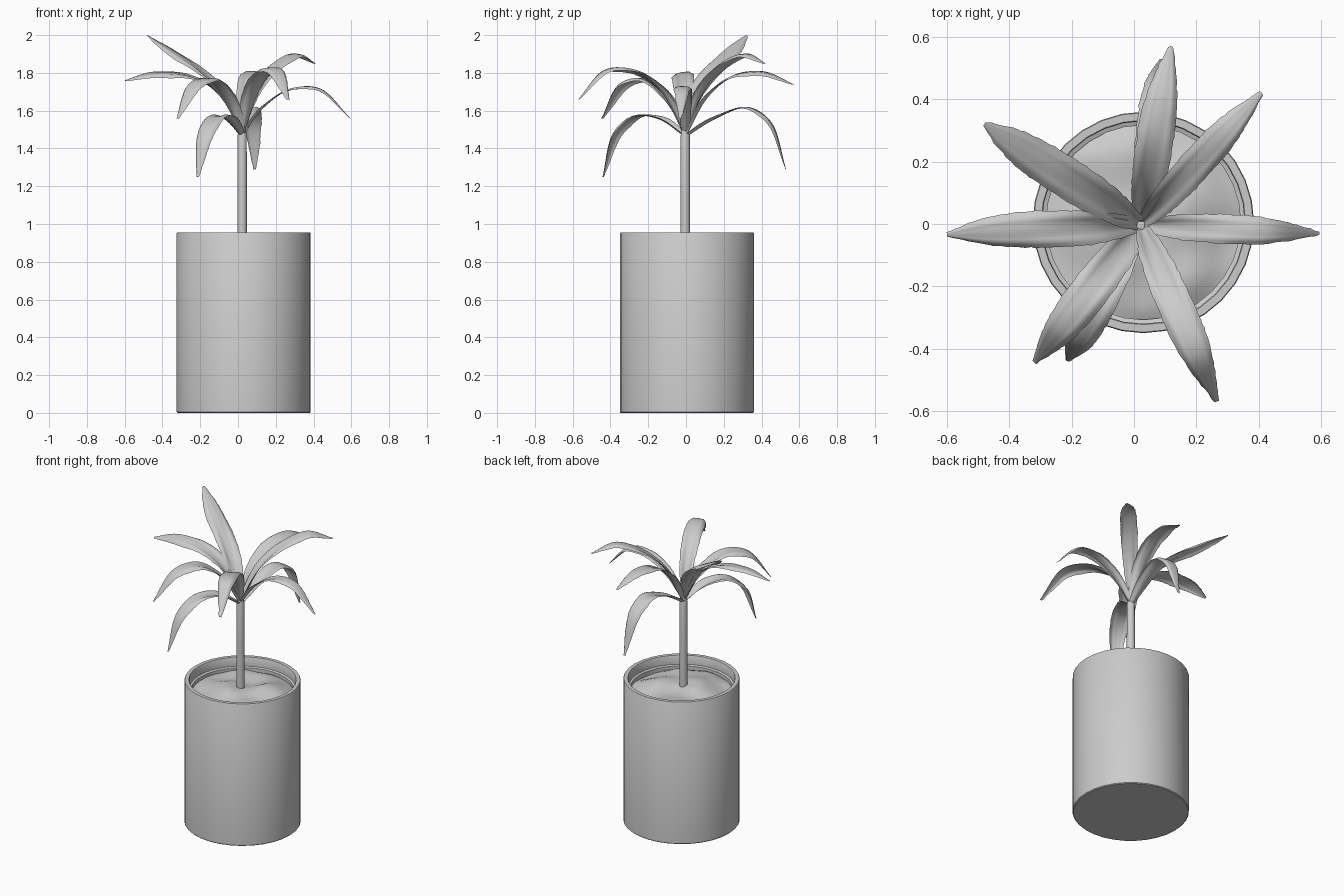
import bpy, bmesh, math, random
from mathutils import Vector, noise
from mathutils.geometry import interpolate_bezier

if "Cube" in bpy.data.objects:
    bpy.data.objects.remove(bpy.data.objects["Cube"])

random.seed(4)


def make_object(name, bm, angle=40):
    bmesh.ops.recalc_face_normals(bm, faces=bm.faces)
    me = bpy.data.meshes.new(name)
    bm.to_mesh(me)
    bm.free()
    ob = bpy.data.objects.new(name, me)
    bpy.context.collection.objects.link(ob)
    bpy.context.view_layer.objects.active = ob
    ob.select_set(True)
    bpy.ops.object.shade_smooth_by_angle(angle=math.radians(angle))
    ob.select_set(False)
    return ob


def lathe(name, profile, centre, n, shape=None):
    """Revolve (radius, z) points; radius 0 becomes a pole."""
    bm = bmesh.new()
    rings = []
    for r, z in profile:
        ring = []
        for i in range(n if r > 0 else 1):
            a = 2 * math.pi * i / n
            p = Vector((centre[0] + r * math.cos(a), centre[1] + r * math.sin(a), z))
            if shape:
                p.z += shape(p, r)
            ring.append(bm.verts.new(p))
        rings.append(ring)
    for a, b in zip(rings, rings[1:]):
        for i in range(n):
            j = (i + 1) % n
            vs = [a[i % len(a)], a[j % len(a)], b[j % len(b)], b[i % len(b)]]
            bm.faces.new(list(dict.fromkeys(vs)))
    return make_object(name, bm)


def sample(points, t):
    """Smooth (Catmull-Rom) interpolation of evenly spaced tuples."""
    pts = [Vector(p) for p in points]
    pts = [2 * pts[0] - pts[1]] + pts + [2 * pts[-1] - pts[-2]]
    s = t * (len(points) - 1)
    i = min(int(s), len(points) - 2)
    f = s - i
    a, b, c, d = pts[i:i + 4]
    return 0.5 * (2 * b + (c - a) * f + (2 * a - 5 * b + 4 * c - d) * f * f
                  + (3 * b - a - 3 * c + d) * f ** 3)


# Pot with closed base, rim and a small inner ledge
POT = (0.03, 0.005)
lathe("pot", [(0, 0), (0.35, 0), (0.355, 0.005), (0.355, 0.95), (0.352, 0.955),
              (0.328, 0.955), (0.325, 0.95), (0.325, 0.895), (0.312, 0.89),
              (0.312, 0.80)], POT, 32)


# Lumpy mound of soil
def lumps(p, r):
    return 0.035 * noise.noise(Vector((p.x * 6, p.y * 6, 1.7))) * min(1, (0.34 - r) / 0.06)


lathe("soil", [(0.318 * k / 14, 0.865 + 0.045 * (1 - (k / 14) ** 3)) for k in range(15)],
      POT, 48, lumps)

# Stem with rounded top
STEM = (0.022, -0.004)
lathe("stem", [(0.025, 0.86), (0.025, 1.2), (0.024, 1.47), (0.018, 1.50), (0, 1.51)], STEM, 20)

# Leaves: tip x, tip y, full width, roll, then arch as (distance fraction, z)
LEAVES = {
    "leaf_back_upper": (0.12, 0.57, 0.115, 0.15,
                        [(0.02, 1.48), (0.2, 1.67), (0.45, 1.79), (0.72, 1.81), (1, 1.74)]),
    "leaf_back_lower": (0.09, 0.53, 0.105, 0.0,
                        [(0, 1.46), (0.3, 1.56), (0.62, 1.62), (0.87, 1.53), (1, 1.29)]),
    "leaf_back_right": (0.41, 0.42, 0.10, 0.1,
                        [(0.02, 1.50), (0.2, 1.70), (0.45, 1.84), (0.73, 1.905), (1, 1.85)]),
    "leaf_right": (0.595, -0.03, 0.09, 0.0,
                   [(0, 1.47), (0.2, 1.62), (0.46, 1.72), (0.74, 1.715), (1, 1.56)]),
    "leaf_front_right": (0.265, -0.57, 0.11, 0.1,
                         [(0.02, 1.50), (0.2, 1.69), (0.46, 1.81), (0.75, 1.82), (1, 1.66)]),
    "leaf_front_left_upper": (-0.32, -0.445, 0.12, 0.0,
                              [(0.02, 1.48), (0.2, 1.65), (0.47, 1.77), (0.77, 1.74), (1, 1.56)]),
    "leaf_front_left_lower": (-0.215, -0.44, 0.11, 0.0,
                              [(0, 1.46), (0.3, 1.555), (0.62, 1.57), (0.87, 1.47), (1, 1.25)]),
    "leaf_left": (-0.6, -0.035, 0.115, -0.3,
                  [(0.02, 1.50), (0.2, 1.69), (0.46, 1.79), (0.75, 1.805), (1, 1.76)]),
    "leaf_back_left": (-0.48, 0.32, 0.125, 0.1,
                       [(0.02, 1.52), (0.2, 1.69), (0.46, 1.83), (0.75, 1.93), (1, 2.0)]),
}
WIDTH = [(0.3, 0), (0.68, 0), (0.92, 0), (1.0, 0), (0.95, 0), (0.66, 0), (0.1, 0)]
ROWS, COLS = 44, 12


def leaf(name, tx, ty, width, roll, arch):
    base = Vector((*STEM, 0))
    span = Vector((tx, ty, 0)) - base
    side = Vector((-span.y, span.x, 0)).normalized()

    def spine(t):
        f, z = sample(arch, t)
        return base + span * f + Vector((0, 0, z))

    bm = bmesh.new()
    rows = []
    for i in range(ROWS + 1):
        t = i / ROWS
        tangent = (spine(min(1, t + 0.02)) - spine(max(0, t - 0.02))).normalized()
        up = tangent.cross(side).normalized()
        half = width / 2 * sample(WIDTH, t)[0]
        c, s = math.cos(roll * t), math.sin(roll * t)
        across, lift = side * c + up * s, up * c - side * s
        row = []
        for j in range(COLS + 1):
            u = 2 * j / COLS - 1
            # channelled near the stem, domed with a midrib groove further out
            h = half * ((0.75 - 1.15 * min(1, t * 1.6)) * u * u
                        - 0.14 * math.exp(-(u * 5) ** 2)
                        + 0.06 * math.cos(u * 9))
            w = u * half
            along = 0
            if j in (0, COLS):  # ragged margin
                w += math.copysign(random.uniform(-0.003, 0.004), u)
                along = random.uniform(-0.004, 0.004)
            row.append(bm.verts.new(spine(t) + across * w + lift * h + tangent * along))
        rows.append(row)
    for a, b in zip(rows, rows[1:]):
        for j in range(COLS):
            bm.faces.new((a[j], a[j + 1], b[j + 1], b[j]))
    # keep upper side facing up
    make_object(name, bm, 60)


for leaf_name, spec in LEAVES.items():
    leaf(leaf_name, *spec)
